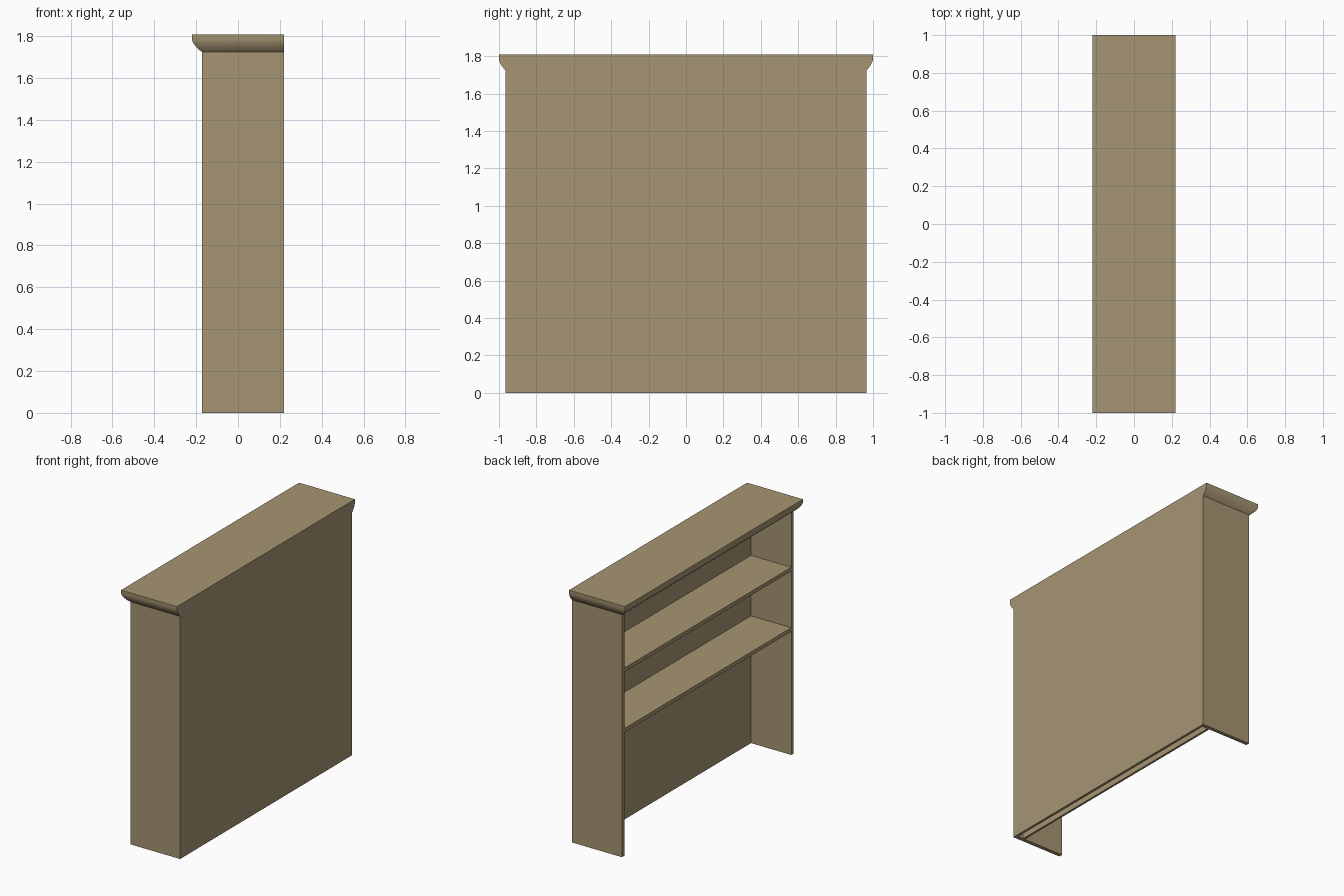
import bpy, bmesh

if "Cube" in bpy.data.objects:
    bpy.data.objects.remove(bpy.data.objects["Cube"])

BACK, FRONT = 0.22, -0.172     # open side faces -x
HALF, TOP = 0.965, 1.725       # body half length and height
SIDE = 0.027                   # side board thickness


def finish(name, bm, smooth=False):
    bmesh.ops.recalc_face_normals(bm, faces=bm.faces)
    me = bpy.data.meshes.new(name)
    bm.to_mesh(me)
    bm.free()
    ob = bpy.data.objects.new(name, me)
    bpy.context.collection.objects.link(ob)
    mat = bpy.data.materials.get("wood") or bpy.data.materials.new("wood")
    mat.diffuse_color = (0.38, 0.30, 0.17, 1)
    mat.use_nodes = True
    mat.node_tree.nodes["Principled BSDF"].inputs["Base Color"].default_value = mat.diffuse_color
    me.materials.append(mat)
    if smooth:
        bpy.ops.object.select_all(action='DESELECT')
        bpy.context.view_layer.objects.active = ob
        ob.select_set(True)
        bpy.ops.object.shade_smooth_by_angle(angle=0.52)
    return ob


def extrude_outline(name, outline, z0, z1):
    bm = bmesh.new()
    face = bm.faces.new([bm.verts.new((x, y, z0)) for x, y in outline])
    new = bmesh.ops.extrude_face_region(bm, geom=[face])["geom"]
    verts = [v for v in new if isinstance(v, bmesh.types.BMVert)]
    bmesh.ops.translate(bm, verts=verts, vec=(0, 0, z1 - z0))
    return finish(name, bm)


def board(name, x0, x1, z0, z1):
    y = HALF - SIDE
    return extrude_outline(name, [(x0, -y), (x1, -y), (x1, y), (x0, y)], z0, z1)


# Side boards and outer back as one U-shaped carcass
inner = HALF - SIDE
extrude_outline("carcass", [
    (FRONT, -HALF), (BACK, -HALF), (BACK, HALF), (FRONT, HALF),
    (FRONT, inner), (BACK - 0.018, inner), (BACK - 0.018, -inner), (FRONT, -inner),
], 0, TOP)

# Inner back panel, with a gap behind it
board("inner_back", 0.145, 0.16, 0, TOP)

# Two shelves
for name, top in (("lower_shelf", 0.905), ("upper_shelf", 1.335)):
    board(name, FRONT, 0.145, top - 0.027, top)

# Crown moulding: flares on three sides, flush at the back
profile = [(0, TOP), (0.3, 1.735), (0.62, 1.75), (0.86, 1.766), (1, 1.782), (1, 1.808)]
bm = bmesh.new()
rings = []
for t, z in profile:
    x = FRONT - 0.048 * t
    y = HALF + 0.035 * t
    rings.append([bm.verts.new(p) for p in
                  ((x, -y, z), (BACK, -y, z), (BACK, y, z), (x, y, z))])
for a, b in zip(rings, rings[1:]):
    for i in range(4):
        j = (i + 1) % 4
        bm.faces.new((a[i], a[j], b[j], b[i]))
bm.faces.new(rings[0])
bm.faces.new(rings[-1])
finish("crown", bm, smooth=True)
